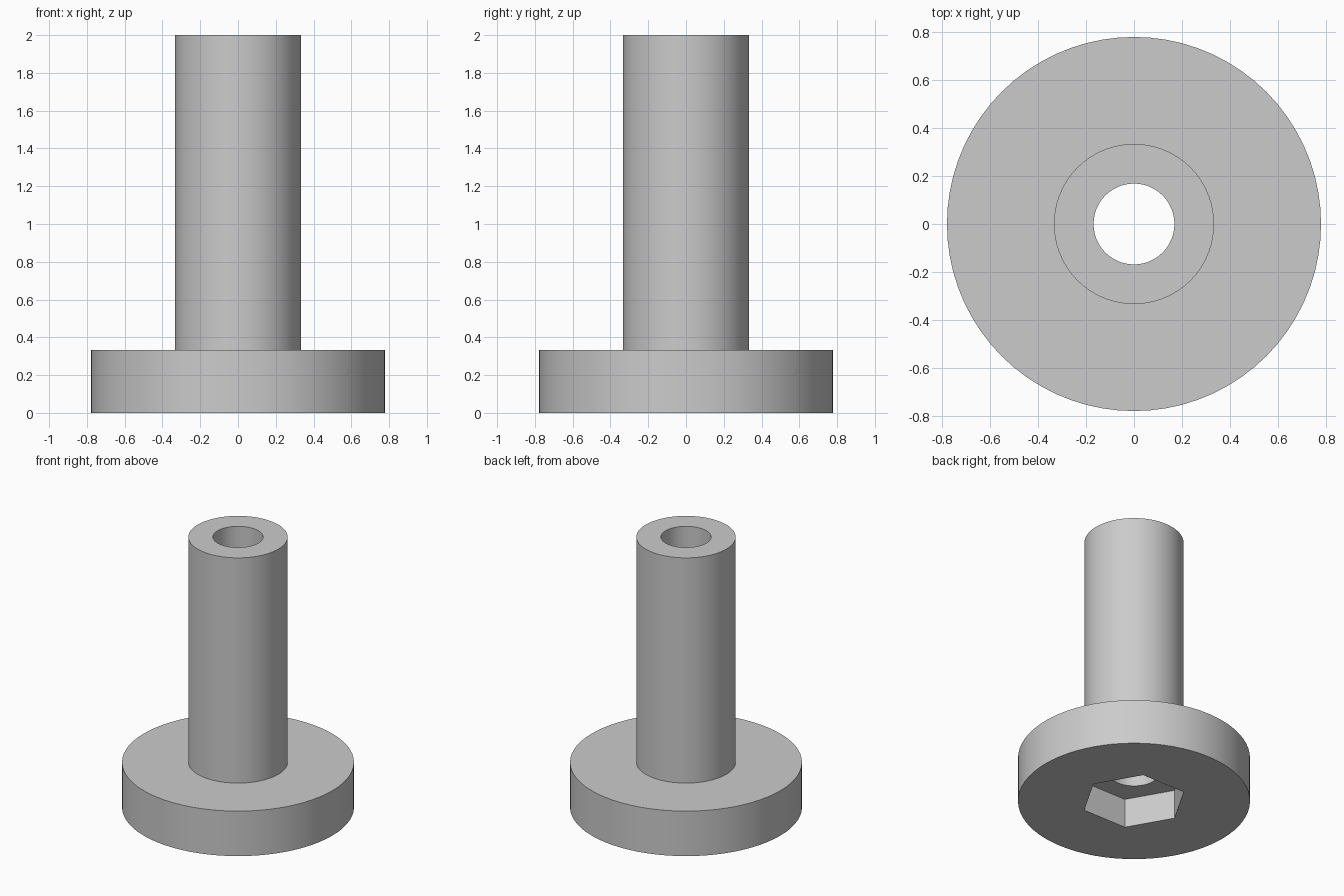
import bpy
import bmesh
import math

cube = bpy.data.objects.get("Cube")
if cube:
    bpy.data.objects.remove(cube, do_unlink=True)

SEGMENTS = 72
HOLE_R, SHAFT_R, FLANGE_R = 0.168, 0.333, 0.778
FLANGE_H, TOTAL_H = 0.333, 2.0
HEX_R, HEX_DEPTH = 0.355, 0.215


def new_object(name, bm):
    mesh = bpy.data.meshes.new(name)
    bmesh.ops.recalc_face_normals(bm, faces=bm.faces)
    bm.to_mesh(mesh)
    bm.free()
    obj = bpy.data.objects.new(name, mesh)
    bpy.context.collection.objects.link(obj)
    return obj


def lathe(name, profile):
    """Revolve a closed (radius, height) profile around z."""
    bm = bmesh.new()
    rings = []
    for i in range(SEGMENTS):
        a = math.tau * i / SEGMENTS
        rings.append([bm.verts.new((r * math.cos(a), r * math.sin(a), z))
                      for r, z in profile])
    for i, ring in enumerate(rings):
        nxt = rings[(i + 1) % SEGMENTS]
        for j in range(len(profile)):
            k = (j + 1) % len(profile)
            bm.faces.new((ring[j], nxt[j], nxt[k], ring[k]))
    return new_object(name, bm)


# Flanged sleeve with a through hole
sleeve = lathe("flanged_sleeve", [
    (HOLE_R, 0), (FLANGE_R, 0), (FLANGE_R, FLANGE_H),
    (SHAFT_R, FLANGE_H), (SHAFT_R, TOTAL_H), (HOLE_R, TOTAL_H)])

# Hexagonal nut pocket in the underside, corners on the x axis
bm = bmesh.new()
corners = [(HEX_R * math.cos(math.tau * i / 6), HEX_R * math.sin(math.tau * i / 6))
           for i in range(6)]
base = bm.faces.new([bm.verts.new((x, y, -HEX_DEPTH)) for x, y in corners])
extruded = bmesh.ops.extrude_face_region(bm, geom=[base], use_keep_orig=True)
top = [v for v in extruded["geom"] if isinstance(v, bmesh.types.BMVert)]
bmesh.ops.translate(bm, verts=top, vec=(0, 0, 2 * HEX_DEPTH))
cutter = new_object("hex_pocket_cutter", bm)
cutter.hide_render = True

bpy.ops.object.select_all(action="DESELECT")
bpy.context.view_layer.objects.active = sleeve
sleeve.select_set(True)
cut = sleeve.modifiers.new("hex_pocket", "BOOLEAN")
cut.operation = "DIFFERENCE"
cut.solver = "EXACT"
cut.object = cutter
bpy.ops.object.modifier_apply(modifier=cut.name)
bpy.data.objects.remove(cutter, do_unlink=True)

# Plain grey finish
grey = bpy.data.materials.new("light_grey")
grey.use_nodes = True
colour = (0.6, 0.6, 0.6, 1)
grey.diffuse_color = colour
grey.node_tree.nodes["Principled BSDF"].inputs["Base Color"].default_value = colour
sleeve.data.materials.clear()
sleeve.data.materials.append(grey)

bpy.ops.object.shade_smooth_by_angle(angle=math.radians(30))
